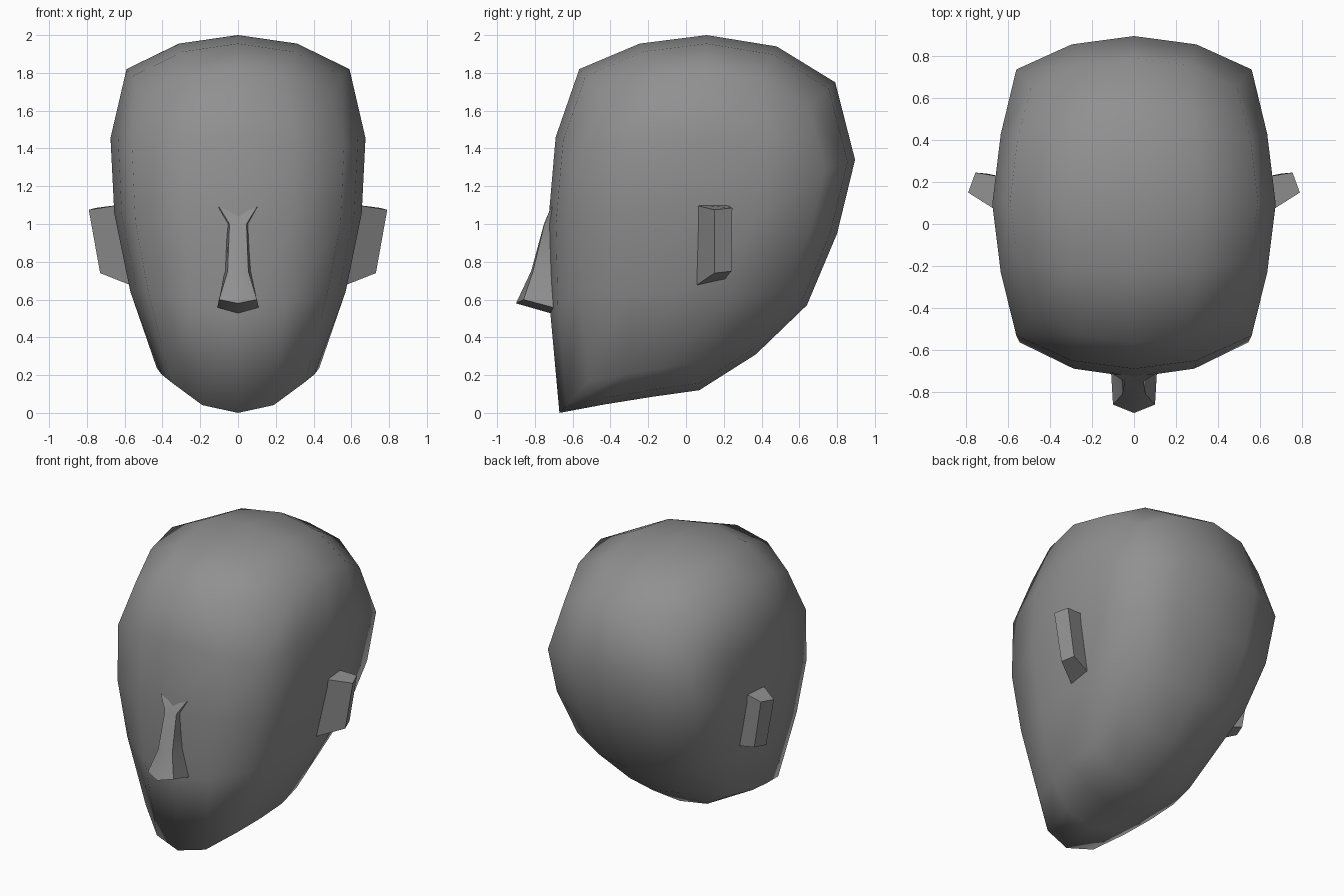
import bpy
import bmesh
from itertools import product

cube = bpy.data.objects.get("Cube")
if cube:
    bpy.data.objects.remove(cube, do_unlink=True)

grey = bpy.data.materials.new("matte grey")
grey.use_nodes = True
tone = (0.28, 0.28, 0.28, 1)
grey.diffuse_color = tone
grey.node_tree.nodes["Principled BSDF"].inputs["Base Color"].default_value = tone


def make_part(name, points, faces, angle=None):
    """Make a smooth part; with an angle, sharper edges stay crisp."""
    bm = bmesh.new()
    verts = [bm.verts.new(p) for p in points]
    for f in faces:
        bm.faces.new([verts[n] for n in f])
    bmesh.ops.recalc_face_normals(bm, faces=bm.faces)
    mesh = bpy.data.meshes.new(name)
    bm.to_mesh(mesh)
    bm.free()
    mesh.materials.append(grey)
    obj = bpy.data.objects.new(name, mesh)
    bpy.context.collection.objects.link(obj)
    for p in mesh.polygons:
        p.use_smooth = True
    if angle:
        bpy.ops.object.select_all(action="DESELECT")
        obj.select_set(True)
        bpy.context.view_layer.objects.active = obj
        bpy.ops.object.shade_smooth_by_angle(angle=angle)
    return obj


# Head profile in the middle plane as (y, z): four sides of a 4 x 4 patch
front = [(-.67, .0), (-.72, .55), (-.73, 1.0), (-.69, 1.46), (-.565, 1.82)]
back = [(.37, .31), (.64, .57), (.8, .95), (.895, 1.34), (.79, 1.75)]
top = [front[4], (-.245, 1.955), (.11, 2.0), (.48, 1.94), back[4]]
bottom = [front[0], (-.43, .045), (-.18, .085), (.07, .12), back[0]]


def patch(j, k):
    """Blend the four profile sides across the patch."""
    u, v = j / 4, k / 4
    return [(1 - u) * front[k][c] + u * back[k][c]
            + (1 - v) * bottom[j][c] + v * top[j][c]
            - (1 - v) * ((1 - u) * front[0][c] + u * back[0][c])
            - v * ((1 - u) * front[4][c] + u * back[4][c]) for c in (0, 1)]


half_width = [.43, .57, .655, .675, .59]   # by height
taper = [.83, .94, 1, .94, .83]            # by depth
across = [0, .53, 1]                       # from middle to side
shrink = [1, .95, .8]


def head_point(i, j, k):
    side = abs(i - 2)
    y, z = patch(j, k)
    s = shrink[side]
    low = s if z > 1.1 else 1 - (1 - s) * .75
    x = half_width[k] * taper[j] * across[side] * (1 if i > 2 else -1)
    return x, .1 + (y - .1) * s, 1.1 + (z - 1.1) * low


# Head: the shell of a 4 x 4 x 4 block bent onto the profile
shell = [p for p in product(range(5), repeat=3) if 0 in p or 4 in p]
index = {p: n for n, p in enumerate(shell)}
faces = []
for axis, level, a, b in product(range(3), (0, 4), range(4), range(4)):
    ring = []
    for da, db in ((0, 0), (1, 0), (1, 1), (0, 1)):
        p = [a + da, b + db]
        p.insert(axis, level)
        ring.append(index[tuple(p)])
    faces.append(ring)
make_part("head", [head_point(*p) for p in shell], faces)

# Nose: rows of base, ridge, middle, ridge, base
rows = [  # base width, ridge width, ridge y, middle y, ridge z, middle z
    (.11, .10, -.715, -.72, 1.09, 1.05),
    (.06, .045, -.75, -.752, 1.0, 1.0),
    (.07, .055, -.81, -.82, .75, .75),
    (.11, .10, -.86, -.9, .6, .58),
]
points, faces = [], []
for r, (base, ridge, y, mid_y, z, mid_z) in enumerate(rows):
    base_z = .555 if r == 3 else z
    points += [(-base, -.69, base_z), (-ridge, y, z), (0, mid_y, mid_z),
               (ridge, y, z), (base, -.69, base_z)]
    if r:
        for c in range(4):
            n = r * 5 + c
            faces.append((n - 5, n - 4, n + 1, n))
points.append((0, -.69, .52))
n = len(points) - 1
faces += [(n - 5, n - 4, n - 3, n), (n, n - 3, n - 2, n - 1)]
make_part("nose", points, faces, .6)

# Ears: slabs angled backwards, mirrored left and right
front_edge = [(.6, .03, 1.105), (.79, .15, 1.075), (.73, .15, .74), (.54, .04, .665)]
back_edge = [(.6, .22, 1.1), (.755, .245, 1.085), (.7, .24, .75), (.5, .19, .69)]
box = [(0, 1, 2, 3), (4, 5, 6, 7)]
box += [(n, (n + 1) % 4, (n + 1) % 4 + 4, n + 4) for n in range(4)]
for name, sign in (("left_ear", 1), ("right_ear", -1)):
    make_part(name, [(sign * x, y, z) for x, y, z in front_edge + back_edge], box, .9)
